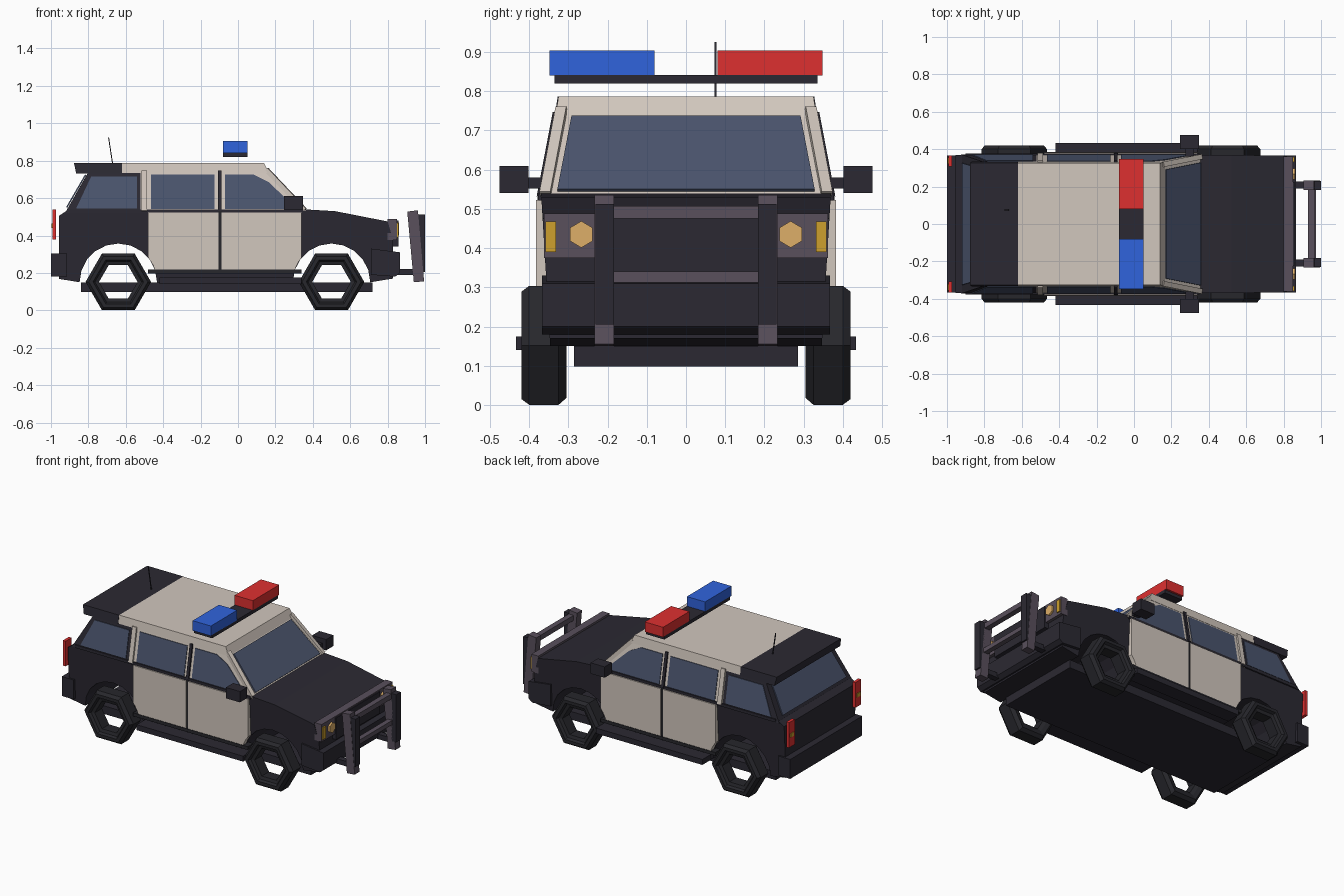
import bpy, bmesh
from math import sin, cos, pi, acos, asin
from mathutils import Vector

if "Cube" in bpy.data.objects:
    bpy.data.objects.remove(bpy.data.objects["Cube"])

def material(name, r, g, b):
    m = bpy.data.materials.new(name)
    m.diffuse_color = (r, g, b, 1)
    m.use_nodes = True
    m.node_tree.nodes["Principled BSDF"].inputs["Base Color"].default_value = m.diffuse_color
    return m

DARK = material("dark paint", .024, .022, .032)
RUBBER = material("rubber", .02, .02, .025)
CREAM = material("cream paint", .64, .57, .51)
GLASS = material("glass", .07, .09, .155)
PLUM = material("plum metal", .10, .08, .107)
RED = material("red lens", .73, .03, .03)
BLUE = material("blue lens", .03, .127, .72)
AMBER = material("amber lens", .61, .35, .026)
LAMP = material("headlight glass", .73, .43, .14)

def finish(name, bm, mat):
    bmesh.ops.recalc_face_normals(bm, faces=bm.faces)
    me = bpy.data.meshes.new(name)
    bm.to_mesh(me)
    bm.free()
    me.materials.append(mat)
    ob = bpy.data.objects.new(name, me)
    bpy.context.collection.objects.link(ob)
    return ob

def loft(name, rings, mat, closed=False):
    """Skin a row of equal rings; cap the ends, or join them when closed."""
    bm = bmesh.new()
    rv = [[bm.verts.new(p) for p in r] for r in rings]
    n = len(rv[0])
    pairs = list(zip(rv, rv[1:])) + ([(rv[-1], rv[0])] if closed else [])
    for a, b in pairs:
        for i in range(n):
            j = (i + 1) % n
            bm.faces.new((a[i], a[j], b[j], b[i]))
    if not closed:
        bm.faces.new(rv[0])
        bm.faces.new(rv[-1])
    return finish(name, bm, mat)

def prism(name, pts, off, mat):
    return loft(name, [pts, [Vector(p) + Vector(off) for p in pts]], mat)

def profile(name, pts, half, mat):
    """Side profile (x, z) spanning the car, half(z) wide on each side."""
    return loft(name, [[(x, s * half(z), z) for x, z in pts] for s in (-1, 1)], mat)

def box(name, x, y, z, mat):
    pts = [(x[0], y[0], z[0]), (x[1], y[0], z[0]), (x[1], y[0], z[1]), (x[0], y[0], z[1])]
    return prism(name, pts, (0, y[1] - y[0], 0), mat)

def beam(name, a, b, w, mat):
    a, b = Vector(a), Vector(b)
    bm = bmesh.new()
    bmesh.ops.create_cube(bm, size=1)
    rot = (b - a).to_track_quat('Z', 'Y')
    for v in bm.verts:
        v.co = rot @ Vector((v.co.x * w, v.co.y * w, v.co.z * (b - a).length)) + (a + b) / 2
    return finish(name, bm, mat)

REAR, FRONT, AXLE, ARCH = -.64, .50, .152, .207

def arc(cx, a0, a1, n=10):
    return [(cx + ARCH * cos(a0 + (a1 - a0) * i / n), .15 + ARCH * sin(a0 + (a1 - a0) * i / n))
            for i in range(n + 1)]

def body_half(z):
    return .345 + (z - .13) * .06

def cabin_half(z):
    return .370 - .19 * (z - .53)

# Lower body with open wheel arches
profile("lower_body", [(-.957, .168)] + arc(REAR, pi, 0) + arc(FRONT, pi, 0) +
        [(.83, .17), (.83, .375), (.80, .475), (.52, .53), (.35, .54),
         (-.92, .53), (-.957, .505)], body_half, DARK)
box("floor_plate", (-.84, .72), (-.285, .285), (.098, .15), DARK)

# Cabin, roof and rear spoiler
profile("cabin_front", [(-.52, .52), (.365, .53), (.16, .74), (-.52, .74)], cabin_half, CREAM)
profile("cabin_rear", [(-.925, .52), (-.52, .52), (-.52, .74), (-.80, .74)], cabin_half, DARK)
profile("roof", [(-.62, .735), (.165, .735), (.14, .787), (-.62, .787)],
        lambda z: .333 - (z - .735) * .15, CREAM)
profile("rear_spoiler", [(-.865, .732), (-.62, .732), (-.62, .787), (-.877, .787)],
        lambda z: .335 - (z - .735) * .15, DARK)
beam("antenna", (-.67, .075, .78), (-.692, .075, .925), .005, DARK)

# Windscreen and rear window
def cross_pane(name, lo, hi, w0, w1, off):
    pts = [(lo[0], -w0, lo[1]), (lo[0], w0, lo[1]), (hi[0], w1, hi[1]), (hi[0], -w1, hi[1])]
    prism(name, pts, off, GLASS)

cross_pane("windscreen", (.351, .545), (.169, .732), .328, .292, (.006, 0, .006))
cross_pane("rear_window", (-.913, .548), (-.812, .722), .325, .295, (-.006, 0, .004))

# Light bar
box("light_bar_base", (-.08, .05), (-.335, .335), (.82, .842), DARK)
box("blue_light", (-.08, .05), (-.348, -.08), (.84, .904), BLUE)
box("red_light", (-.08, .05), (.08, .348), (.84, .904), RED)

WINDOWS = {
    "rear_side_window": [(-.865, .545), (-.785, .716), (-.54, .716), (-.54, .545)],
    "rear_door_window": [(-.465, .542), (-.465, .725), (-.125, .725), (-.125, .542)],
    "front_door_window": [(-.07, .542), (-.07, .725), (.085, .725), (.165, .685), (.295, .56), (.295, .542)],
}
t0, t1 = asin(.065 / ARCH), acos(.16 / ARCH)
DOORS = {
    "rear_door": arc(REAR, t0, t1, 3) + [(-.48, .523), (-.103, .523), (-.103, .215)],
    "front_door": arc(FRONT, pi - t0, pi - t1, 3) + [(.34, .523), (-.087, .523), (-.087, .215)],
}

def ring(cx, r, y):
    return [(cx + r * cos(i * pi / 3), y, AXLE + r * sin(i * pi / 3)) for i in range(6)]

for s, side in ((1, "left"), (-1, "right")):
    def mbox(name, x, y, z, mat):
        box(f"{name}_{side}", x, (s * y[0], s * y[1]), z, mat)

    # Side glass, doors and trim
    for name, pts in WINDOWS.items():
        prism(f"{name}_{side}", [(x, s * (cabin_half(z) + .004), z) for x, z in pts],
              (0, -s * .012, 0), GLASS)
    for name, pts in DOORS.items():
        prism(f"{name}_{side}", [(x, s * .383, z) for x, z in pts], (0, -s * .04, 0), CREAM)
    mbox("door_seam", (-.104, -.086), (.34, .379), (.21, .53), RUBBER)
    mbox("belt_line", (-.90, .35), (.34, .376), (.521, .54), DARK)
    beam(f"door_post_{side}", (-.097, s * .372, .53), (-.097, s * .331, .745), .018, DARK)
    beam(f"middle_pillar_{side}", (-.502, s * .366, .53), (-.502, s * .325, .745), .03, CREAM)
    beam(f"front_pillar_{side}", (.355, s * .358, .535), (.15, s * .317, .752), .028, CREAM)
    mbox("sill", (-.48, .34), (.33, .386), (.197, .218), RUBBER)
    mbox("running_board", (-.42, .34), (.34, .433), (.14, .175), DARK)

    # Mirrors
    mbox("mirror", (.247, .347), (.402, .476), (.54, .61), DARK)
    mbox("mirror_arm", (.275, .32), (.355, .404), (.552, .58), DARK)

    # Open six-sided wheels
    section = [(.175, .325), (.175, .40), (.158, .42), (.135, .42), (.125, .404), (.103, .398),
               (.103, .325), (.125, .312), (.155, .305)]
    for cx, end in ((REAR, "rear"), (FRONT, "front")):
        loft(f"{end}_wheel_{side}", [ring(cx, r, s * y) for r, y in section], RUBBER, closed=True)

    # Lamps
    mbox("tail_light", (-.992, -.972), (.308, .367), (.378, .54), RED)
    mbox("tail_light_lens", (-.996, -.985), (.32, .355), (.44, .465), AMBER)
    mbox("turn_signal", (.84, .858), (.331, .358), (.39, .468), AMBER)
    prism(f"headlight_{side}", [(.84, s * .267 + .033 * sin(i * pi / 3), .435 + .034 * cos(i * pi / 3))
                                for i in range(6)], (.022, 0, 0), LAMP)

    # Push bar uprights
    y0, y1 = s * .183, s * .233
    prism(f"push_bar_post_{side}", [(.905, y0, .528), (.962, y0, .535), (.995, y0, .155), (.94, y0, .15)],
          (0, y1 - y0, 0), PLUM)
    mbox("push_bar_pad", (.965, 1.0), (.183, .231), (.205, .512), DARK)
    mbox("push_bar_mount", (.85, .96), (.19, .226), (.188, .22), DARK)

# Nose, bumpers and push bar rails
box("lamp_panel", (.80, .85), (-.362, .362), (.375, .488), PLUM)
box("grille", (.82, .857), (-.225, .225), (.34, .48), DARK)
profile("front_bumper", [(.71, .19), (.84, .18), (.866, .20), (.866, .31), (.71, .33)],
        lambda z: .367, DARK)
box("rear_bumper", (-1.0, -.915), (-.367, .367), (.18, .305), DARK)
box("upper_push_rail", (.93, .965), (-.185, .185), (.475, .508), PLUM)
box("lower_push_rail", (.94, .972), (-.185, .185), (.312, .34), PLUM)
